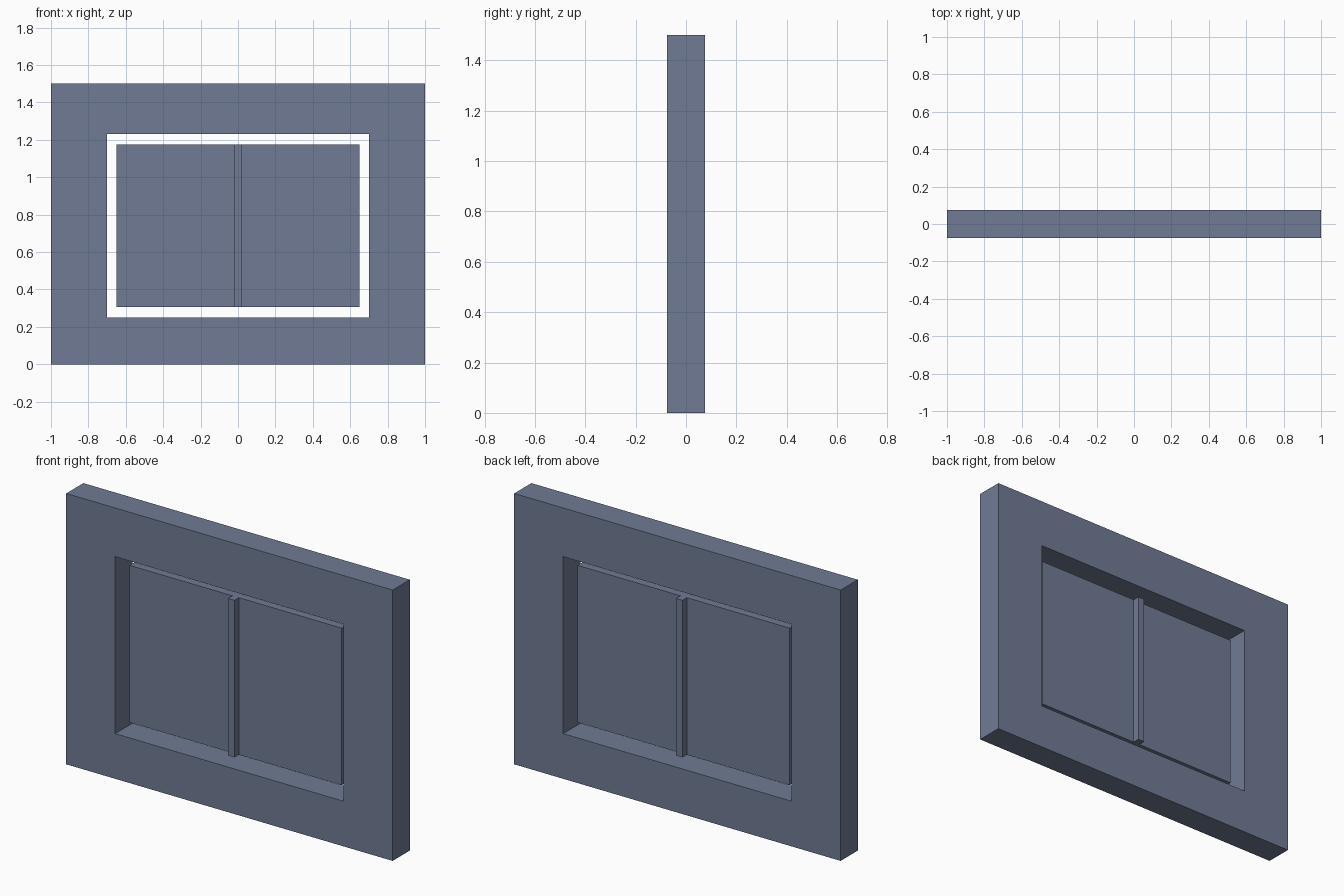
import bpy
import bmesh

if "Cube" in bpy.data.objects:
    bpy.data.objects.remove(bpy.data.objects["Cube"])

slate = bpy.data.materials.new("slate_blue_grey")
slate.diffuse_color = (0.162, 0.198, 0.296, 1)
slate.use_nodes = True
slate.node_tree.nodes["Principled BSDF"].inputs["Base Color"].default_value = slate.diffuse_color


def add_object(name, bm):
    bmesh.ops.recalc_face_normals(bm, faces=bm.faces)
    mesh = bpy.data.meshes.new(name)
    bm.to_mesh(mesh)
    bm.free()
    mesh.materials.append(slate)
    obj = bpy.data.objects.new(name, mesh)
    bpy.context.collection.objects.link(obj)
    return obj


def box(name, x0, x1, half_depth, z0, z1):
    bm = bmesh.new()
    bmesh.ops.create_cube(bm, size=1)
    bmesh.ops.scale(bm, verts=bm.verts, vec=(x1 - x0, 2 * half_depth, z1 - z0))
    bmesh.ops.translate(bm, verts=bm.verts, vec=((x0 + x1) / 2, 0, (z0 + z1) / 2))
    return add_object(name, bm)


def rectangular_ring(name, outer, inner, half_depth):
    """Rectangles are (half width, bottom, top)."""
    bm = bmesh.new()

    def loop(rect, y):
        w, z0, z1 = rect
        return [bm.verts.new((x, y, z)) for x, z in ((-w, z0), (w, z0), (w, z1), (-w, z1))]

    # section: outer front, outer back, inner back, inner front
    loops = [loop(outer, -half_depth), loop(outer, half_depth),
             loop(inner, half_depth), loop(inner, -half_depth)]
    for k in range(4):
        a, b = loops[k], loops[(k + 1) % 4]
        for i in range(4):
            j = (i + 1) % 4
            bm.faces.new((a[i], a[j], b[j], b[i]))
    return add_object(name, bm)


# Thick surround with the window opening
rectangular_ring("window_surround", (1.0, 0, 1.5), (0.70, 0.25, 1.23), 0.075)

# Two thin panes either side of a thicker centre bar
PANE_BOTTOM, PANE_TOP = 0.305, 1.175
box("left_pane", -0.65, -0.02, 0.021, PANE_BOTTOM, PANE_TOP)
box("right_pane", 0.02, 0.65, 0.021, PANE_BOTTOM, PANE_TOP)
box("centre_bar", -0.02, 0.02, 0.06, PANE_BOTTOM, PANE_TOP)
